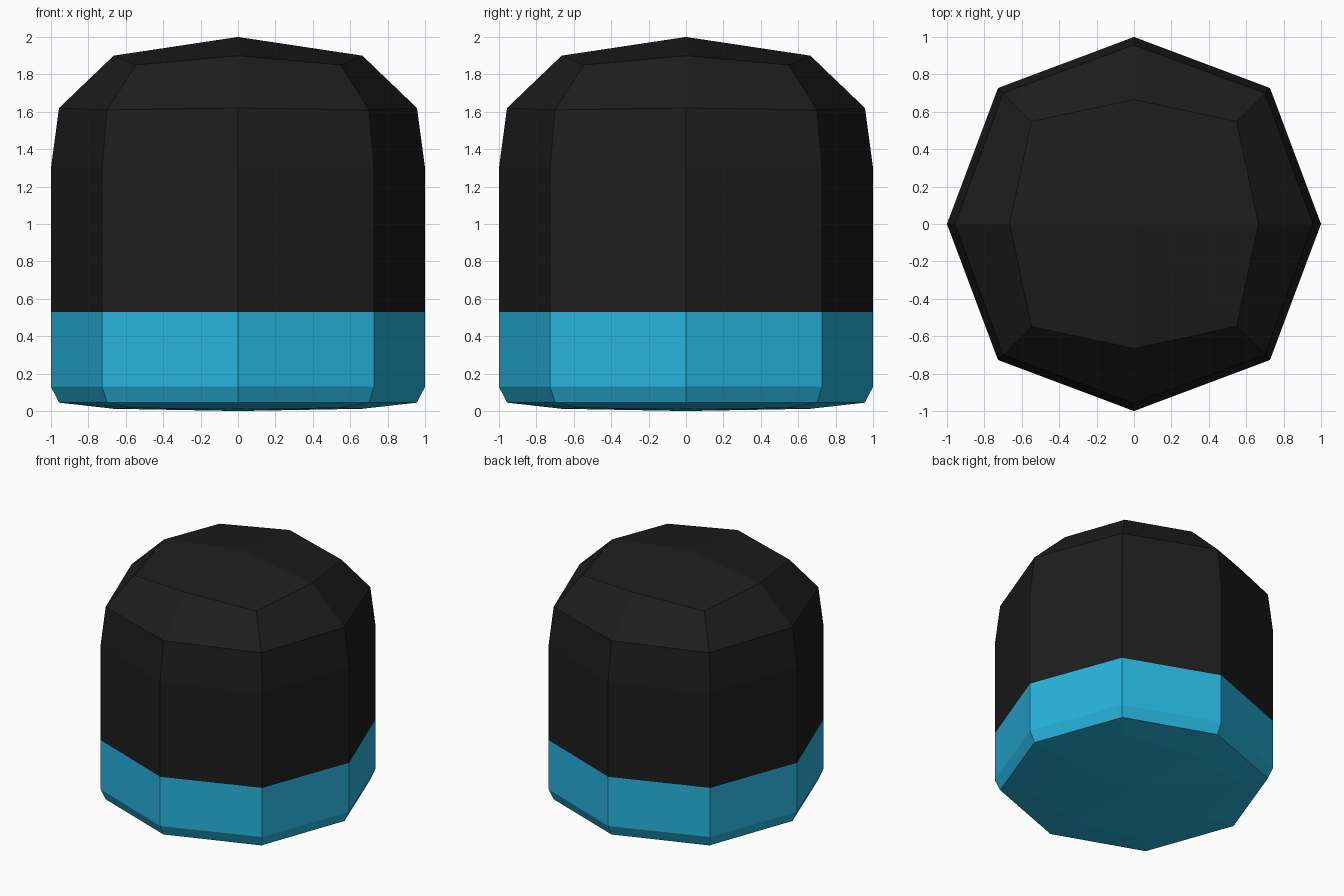
import bpy
import bmesh

if "Cube" in bpy.data.objects:
    bpy.data.objects.remove(bpy.data.objects["Cube"])


def material(name, color):
    mat = bpy.data.materials.new(name)
    mat.diffuse_color = (*color, 1)
    mat.use_nodes = True
    mat.node_tree.nodes["Principled BSDF"].inputs["Base Color"].default_value = mat.diffuse_color
    return mat


def ring(bm, axis_r, axis_z, diag, diag_z):
    """Eight-sided ring: corners on the axes alternate with diagonal corners."""
    signs = [(1, 0), (1, 1), (0, 1), (-1, 1), (-1, 0), (-1, -1), (0, -1), (1, -1)]
    verts = []
    for sx, sy in signs:
        r, z = (diag, diag_z) if sx and sy else (axis_r, axis_z)
        verts.append(bm.verts.new((sx * r, sy * r, z)))
    return verts


def shell(name, rings, pole_z, mat):
    """Stack of rings closed by a fan to a pole at the last ring."""
    bm = bmesh.new()
    loops = [ring(bm, *r) for r in rings]
    for a, b in zip(loops, loops[1:]):
        for i in range(8):
            j = (i + 1) % 8
            bm.faces.new((a[i], a[j], b[j], b[i]))
    pole = bm.verts.new((0, 0, pole_z))
    for i in range(8):
        bm.faces.new((loops[-1][i], loops[-1][(i + 1) % 8], pole))
    if pole_z < rings[0][1]:
        bmesh.ops.reverse_faces(bm, faces=bm.faces[:])
    mesh = bpy.data.meshes.new(name)
    bm.to_mesh(mesh)
    bm.free()
    mesh.materials.append(mat)
    obj = bpy.data.objects.new(name, mesh)
    bpy.context.collection.objects.link(obj)
    return obj


black = material("black", (0.012, 0.012, 0.012))
blue = material("blue", (0.02, 0.45, 0.72))

# Dark domed upper body
shell("upper_body", [
    (1.0, 0.53, 0.727, 0.53),
    (1.0, 1.30, 0.727, 1.30),
    (0.957, 1.62, 0.70, 1.61),
    (0.665, 1.90, 0.548, 1.85),
], 2.0, black)

# Blue base band with a shallow rounded underside
shell("base", [
    (1.0, 0.53, 0.727, 0.53),
    (1.0, 0.13, 0.727, 0.13),
    (0.957, 0.045, 0.70, 0.045),
    (0.665, 0.012, 0.548, 0.016),
], 0.0, blue)
